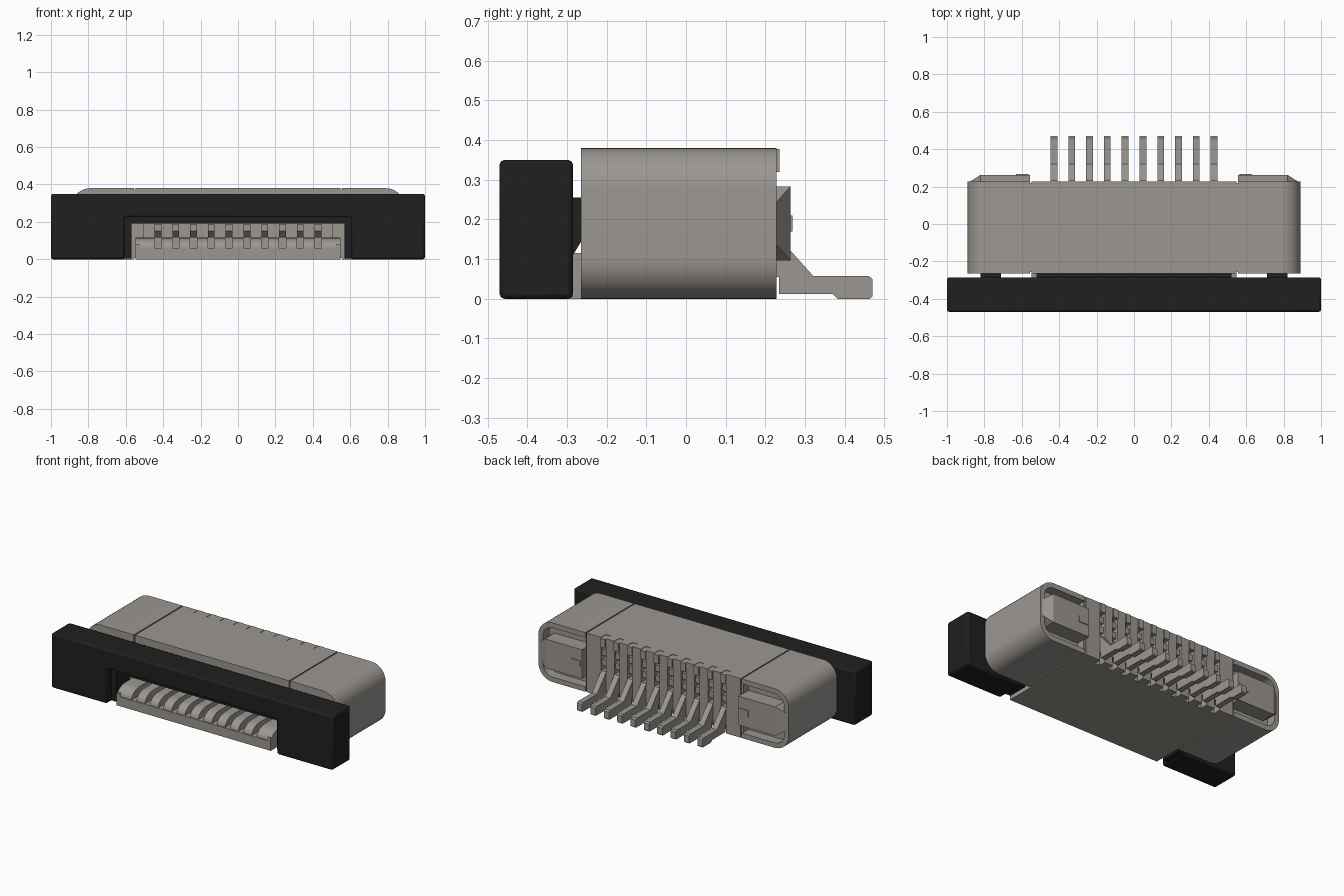
import bpy, bmesh, math

if "Cube" in bpy.data.objects:
    bpy.data.objects.remove(bpy.data.objects["Cube"], do_unlink=True)


def material(name, rgb):
    m = bpy.data.materials.new(name)
    m.use_nodes = True
    m.diffuse_color = (*rgb, 1)
    m.node_tree.nodes["Principled BSDF"].inputs["Base Color"].default_value = (*rgb, 1)
    return m


GREY = material("warm grey", (0.33, 0.31, 0.285))
BLACK = material("black plastic", (0.014, 0.014, 0.014))


def prism(name, pts, axis, lo, hi, mat=GREY, bevel=0, squeeze=None):
    """Extrude a 2D outline along an axis; the outline uses the other two axes in order."""
    i = "xyz".index(axis)
    bm = bmesh.new()
    rings = []
    for d in (lo, hi):
        ring = []
        for p in pts:
            co = list(p)
            co.insert(i, d)
            ring.append(bm.verts.new(co))
        rings.append(ring)
    a, b = rings
    bm.faces.new(a)
    bm.faces.new(b[::-1])
    for k in range(len(pts)):
        j = (k + 1) % len(pts)
        bm.faces.new((a[k], b[k], b[j], a[j]))
    if squeeze:
        for v in bm.verts:
            squeeze(v)
    bmesh.ops.recalc_face_normals(bm, faces=bm.faces)
    me = bpy.data.meshes.new(name)
    bm.to_mesh(me)
    bm.free()
    me.materials.append(mat)
    me.shade_smooth()
    me.set_sharp_from_angle(angle=math.radians(30))
    ob = bpy.data.objects.new(name, me)
    bpy.context.collection.objects.link(ob)
    if bevel:
        mod = ob.modifiers.new("Bevel", "BEVEL")
        mod.width, mod.segments, mod.limit_method = bevel, 2, "ANGLE"
    return ob


def box(name, x, y, z, mat=GREY, bevel=0):
    outline = [(x[0], y[0]), (x[1], y[0]), (x[1], y[1]), (x[0], y[1])]
    return prism(name, outline, "z", z[0], z[1], mat, bevel)


def arc(cx, cy, rx, ry, a0, a1, n=10):
    return [(cx + rx * math.cos(math.radians(a0 + (a1 - a0) * k / n)),
             cy + ry * math.sin(math.radians(a0 + (a1 - a0) * k / n))) for k in range(n + 1)]


H = 0.38            # housing height
FRONT, BACK = -0.265, 0.228
PITCH, PIN_W = 0.095, 0.036
PINS = [(k - 4.5) * PITCH for k in range(10)]

# Slider frame with the cable notch, its inner lining and its tongue
prism("slider_frame", [(-1, 0), (-0.605, 0), (-0.605, 0.225), (0.605, 0.225), (0.605, 0),
                       (1, 0), (1, 0.35), (-1, 0.35)], "y", -0.47, -0.285, BLACK, 0.012)
box("slider_tongue", (-0.52, 0.52), (-0.4, -0.05), (0.19, 0.255), BLACK)
box("notch_top_lining", (-0.605, 0.605), (-0.42, -0.286), (0.19, 0.23), BLACK)

# Centre housing: floor, roof, back wall
box("housing_floor", (-0.548, 0.548), (-0.45, 0.18), (0, 0.06))
box("housing_roof", (-0.548, 0.548), (FRONT, 0.18), (0.255, H))
box("housing_back_wall", (-0.548, 0.548), (0.08, 0.18), (0.05, 0.26))

# Ribs between the contacts, inside the mouth and on the back
edges = [-0.548] + [e for x in PINS for e in (x - PIN_W / 2, x + PIN_W / 2)] + [0.548]
rib_profile = [(0.09, 0.05), (-0.445, 0.05)] + arc(-0.36, 0.06, 0.085, 0.055, 180, 90) + [(0.09, 0.115)]
for x0, x1 in zip(edges[::2], edges[1::2]):
    prism("mouth_rib", rib_profile, "x", x0, x1)
    box("back_rib", (x0, x1), (0.17, BACK), (0, H))

# Contacts: inner beam, stacked blocks in the rear slot, and the bent solder tail
tail = [(0.17, 0.165), (0.225, 0.165), (0.32, 0.058), (0.46, 0.058), (0.47, 0.05), (0.47, 0.006),
        (0.464, 0), (0.382, 0), (0.37, 0.012), (0.235, 0.012), (0.235, 0.055), (0.17, 0.055)]
for x in PINS:
    span = (x - PIN_W / 2, x + PIN_W / 2)
    prism("contact_tail", tail, "x", *span)
    box("contact_top_tab", span, (0.175, 0.236), (0.32, H - 0.003))
    for z in (0.195, 0.26):
        box("contact_rear_block", span, (0.175, 0.215), (z, z + 0.04))
    prism("contact_beam", [(-0.24, 0.15), (-0.2, 0.115), (0.09, 0.115), (0.09, 0.188), (-0.24, 0.188)],
          "x", *span)


def taper(v):
    if abs(v.co.x) > 0.85:
        v.co.z = 0.19 + (v.co.z - 0.19) * 0.5


def end_outline(s, inset):
    """Rounded end section, from the lower inner corner round to the upper one."""
    r, out = 0.1, 0.89
    curve = arc(out - r, r, r - inset, r - inset, -90, 0) + arc(out - r, H - r, r - inset, r - inset, 0, 90)
    return [(s * x, z) for x, z in [(0.556, inset)] + curve + [(0.556, H - inset)]]


# Both ends of the housing and the slider parts beside them
for s, side in ((1, "left"), (-1, "right")):
    outer, inner = end_outline(s, 0), end_outline(s, 0.032)
    prism(side + "_end_block", outer, "y", FRONT, 0.165)
    prism(side + "_end_lip", outer + inner[::-1], "y", 0.165, BACK)
    box(side + "_joint", (s * 0.54, s * 0.56), (FRONT + 0.008, BACK - 0.01), (0.008, H - 0.008))
    box(side + "_mouth_wall", (s * 0.505, s * 0.548), (FRONT, 0.1), (0.05, 0.26))
    box(side + "_mouth_cheek", (s * 0.525, s * 0.548), (-0.45, FRONT), (0.05, 0.08))

    # Retention plug: flat block with a tapered outer part
    box(side + "_plug", (s * 0.556, s * 0.82), (0.16, 0.263), (0.097, 0.283))
    prism(side + "_plug_taper", [(s * 0.82, 0.16), (s * 0.82, 0.263), (s * 0.885, 0.222), (s * 0.885, 0.16)],
          "z", 0.097, 0.283, squeeze=taper)
    box(side + "_plug_ridge", (s * 0.565, s * 0.63), (0.2, 0.268), (0.17, 0.21))

    # Slider arm and notch lining
    prism(side + "_slider_arm", [(-0.3, 0.09), (-0.285, 0.11), (-0.255, 0.16), (-0.255, 0.255), (-0.3, 0.255)],
          "x", s * 0.71, s * 0.82, BLACK)
    box(side + "_notch_lining", (s * 0.57, s * 0.62), (-0.42, -0.286), (0.005, 0.23), BLACK)
